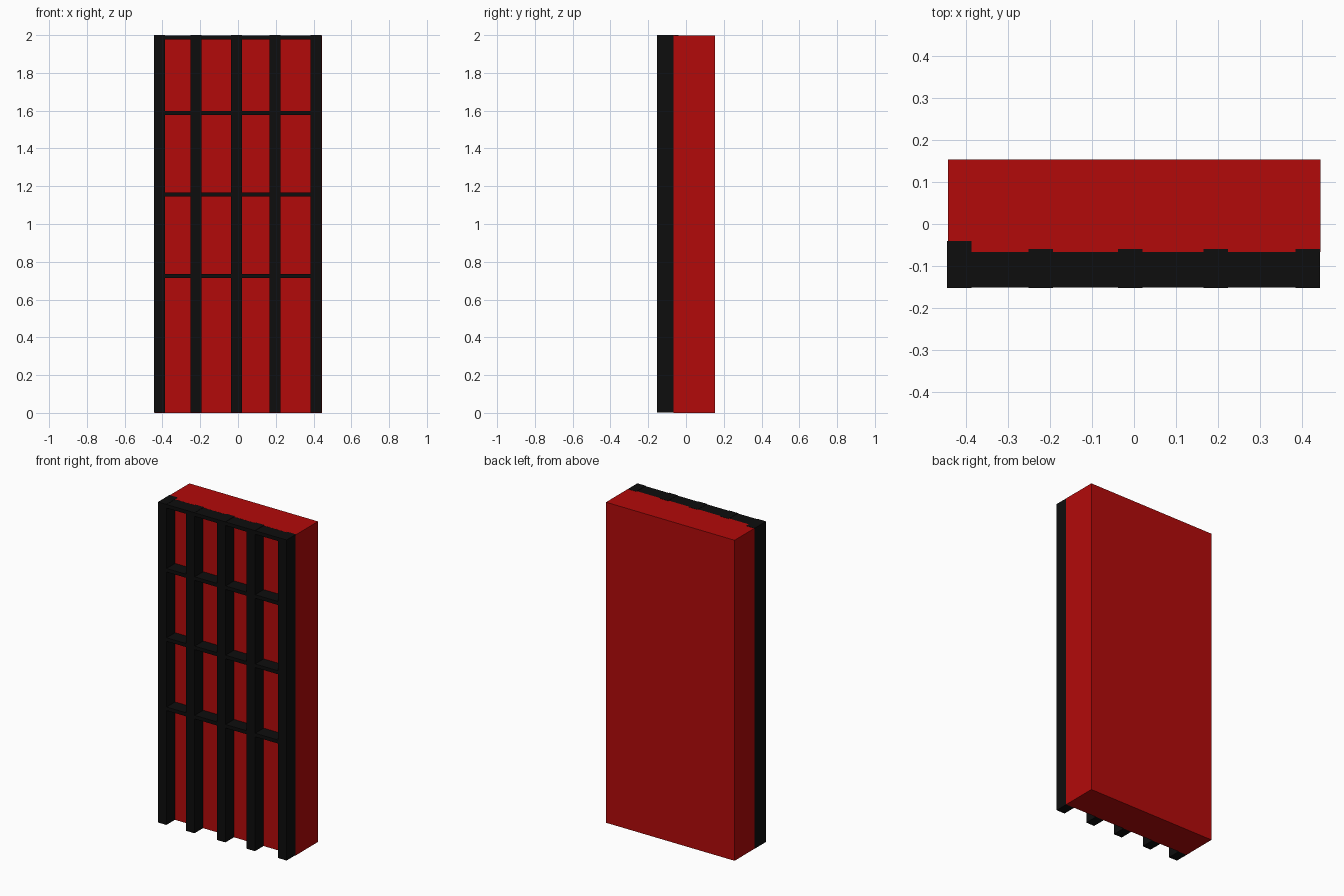
import bpy

if "Cube" in bpy.data.objects:
    bpy.data.objects.remove(bpy.data.objects["Cube"])


def material(name, color):
    m = bpy.data.materials.new(name)
    m.diffuse_color = color
    m.use_nodes = True
    m.node_tree.nodes["Principled BSDF"].inputs["Base Color"].default_value = m.diffuse_color
    return m


red = material("red_panel", (0.45, 0.003, 0.003, 1))
black = material("black_frame", (0.004, 0.004, 0.004, 1))


def box(name, lo, hi, mat):
    center = [(a + b) / 2 for a, b in zip(lo, hi)]
    bpy.ops.mesh.primitive_cube_add(size=1, location=center)
    o = bpy.context.object
    o.name = name
    o.scale = [b - a for a, b in zip(lo, hi)]
    bpy.ops.object.transform_apply(location=False, rotation=False, scale=True)
    o.data.materials.append(mat)


# Solid backing slab
box("back_panel", (-0.443, -0.067, 0), (0.444, 0.154, 1.999), red)

# Vertical posts, set slightly into the slab
for i, x in enumerate((-0.416, -0.222, -0.009, 0.195, 0.4135)):
    box(f"vertical_post_{i + 1}", (x - 0.029, -0.153, 0.001),
        (x + 0.029, -0.04 if i == 0 else -0.06, 2.0), black)

# Thin horizontal rails, nearly flush with the post fronts
for i, z in enumerate((0.7245, 1.1565, 1.5885, 1.9875)):
    box(f"horizontal_rail_{i + 1}", (-0.43, -0.151, z - 0.011),
        (0.43, -0.06, z + 0.011), black)
